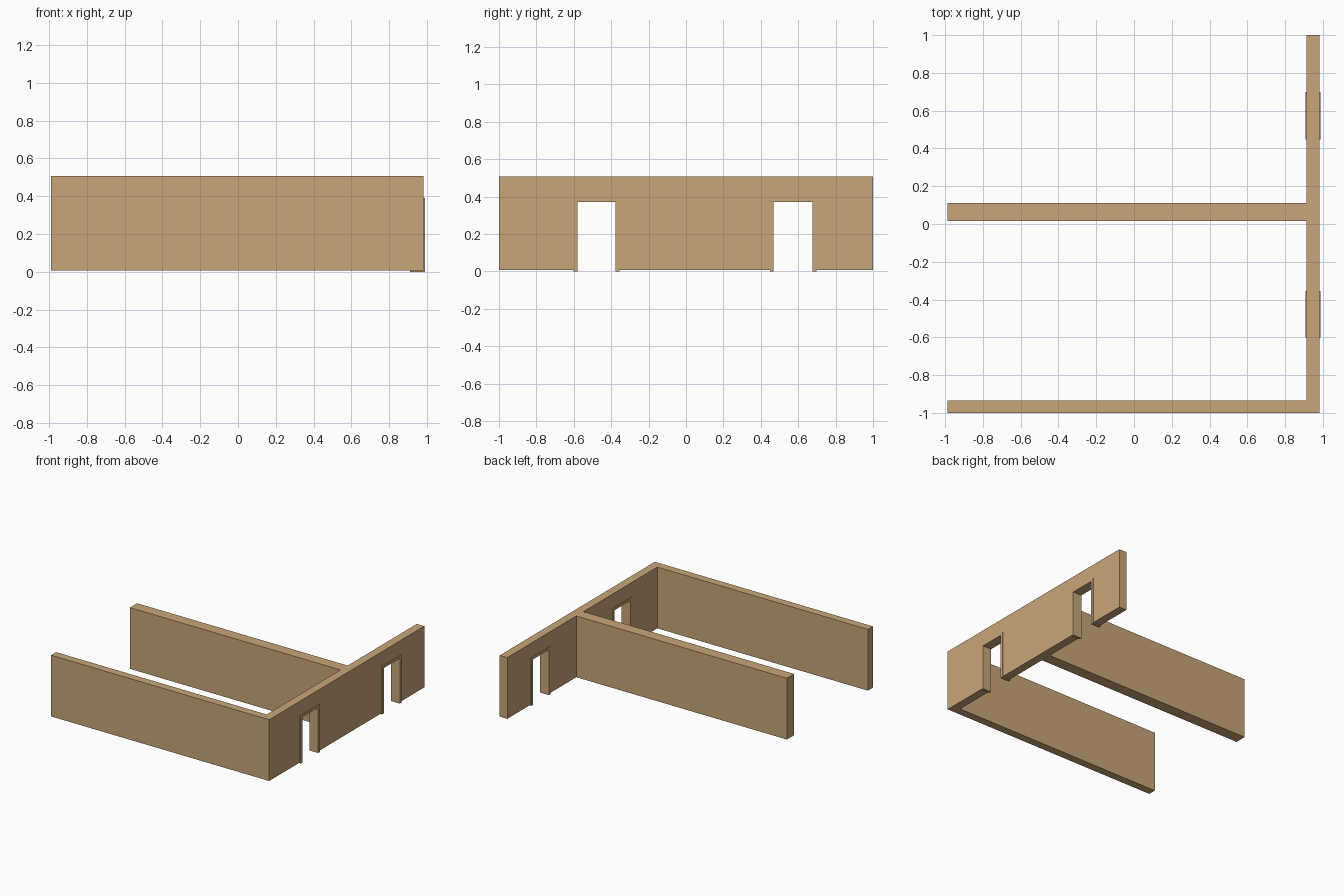
import bpy, bmesh
from mathutils import Vector

if "Cube" in bpy.data.objects:
    bpy.data.objects.remove(bpy.data.objects["Cube"])

mat = bpy.data.materials.new("tan_wall")
mat.diffuse_color = (0.58, 0.38, 0.19, 1)
mat.use_nodes = True
mat.node_tree.nodes["Principled BSDF"].inputs["Base Color"].default_value = mat.diffuse_color


def extrude_profile(name, points, offset):
    """Closed solid made by sweeping a flat outline along an offset."""
    bm = bmesh.new()
    face = bm.faces.new([bm.verts.new(p) for p in points])
    res = bmesh.ops.extrude_face_region(bm, geom=[face], use_keep_orig=True)
    verts = [g for g in res["geom"] if isinstance(g, bmesh.types.BMVert)]
    bmesh.ops.translate(bm, verts=verts, vec=Vector(offset))
    bmesh.ops.recalc_face_normals(bm, faces=bm.faces[:])
    mesh = bpy.data.meshes.new(name)
    bm.to_mesh(mesh)
    bm.free()
    mesh.materials.append(mat)
    obj = bpy.data.objects.new(name, mesh)
    bpy.context.collection.objects.link(obj)
    return obj


LEFT, INNER, OUTER = -0.988, 0.914, 0.982   # wall faces along x
FRAME_IN, FRAME_OUT = 0.909, 0.988          # frames stand slightly proud
Z0, Z1 = 0.008, 0.508

# Walls: one joined floor-plan outline with a front wall and a partition
plan = [(LEFT, -1), (OUTER, -1), (OUTER, 1), (INNER, 1),
        (INNER, 0.11), (LEFT, 0.11), (LEFT, 0.017), (INNER, 0.017),
        (INNER, -0.935), (LEFT, -0.935)]
walls = extrude_profile("walls", [(x, y, Z0) for x, y in plan], (0, 0, Z1 - Z0))

# Doorways: cut the wall, then line each opening with a thin frame
for side, y0, y1 in (("front", -0.602, -0.356), ("back", 0.448, 0.698)):
    top, t = 0.391, 0.021
    hole = [(0.8, y0, -0.1), (0.8, y1, -0.1), (0.8, y1, top), (0.8, y0, top)]
    cutter = extrude_profile(side + "_door_cutter", hole, (0.3, 0, 0))
    cutter.hide_render = True
    cutter.hide_viewport = True
    cutter.display_type = 'WIRE'
    cut = walls.modifiers.new(side + "_doorway", 'BOOLEAN')
    cut.operation = 'DIFFERENCE'
    cut.solver = 'EXACT'
    cut.object = cutter

    outline = [(y0, 0), (y0, top), (y1, top), (y1, 0),
               (y1 - t, 0), (y1 - t, top - t), (y0 + t, top - t), (y0 + t, 0)]
    extrude_profile(side + "_door_frame", [(FRAME_IN, y, z) for y, z in outline],
                    (FRAME_OUT - FRAME_IN, 0, 0))
